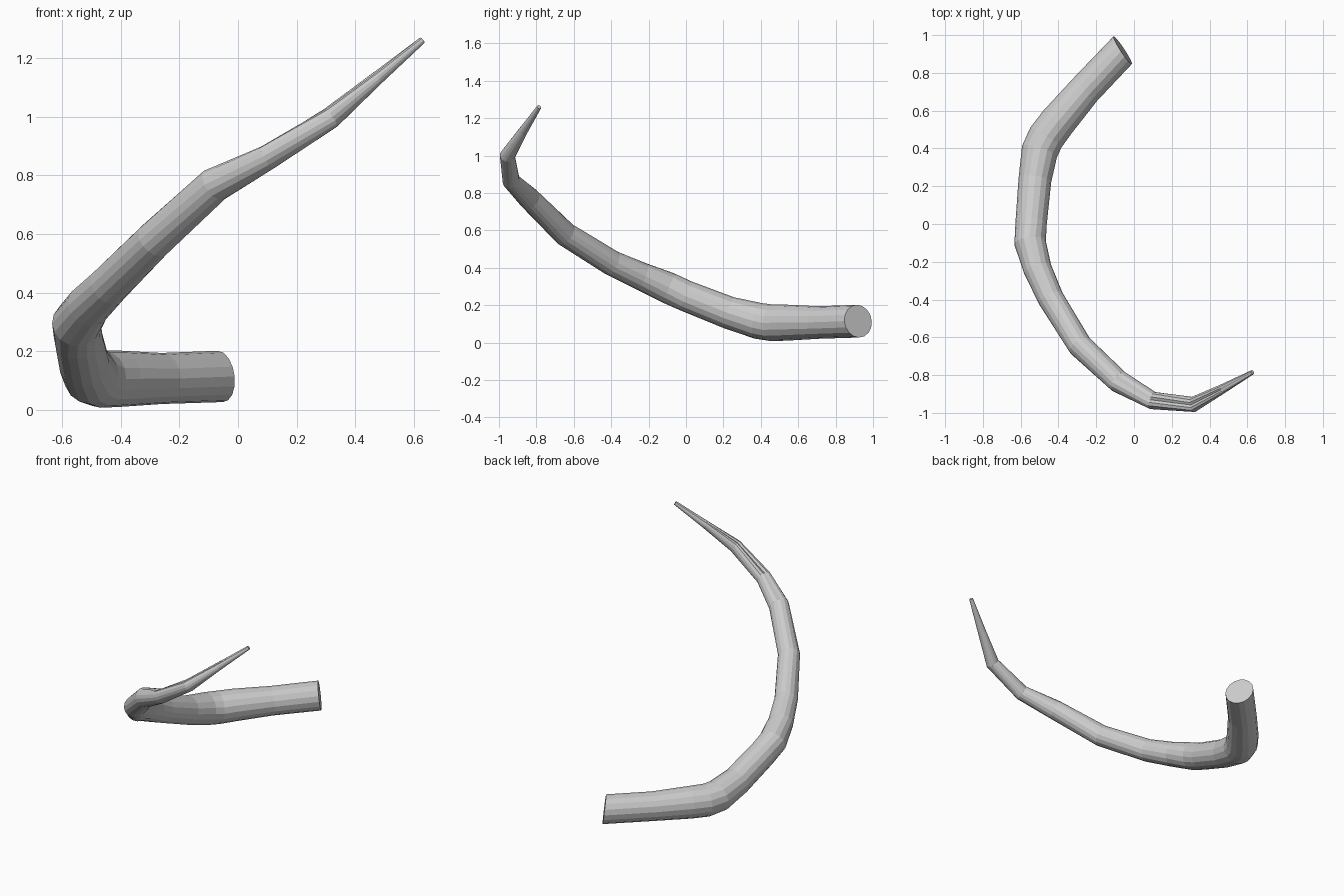
import bpy, bmesh, math
from mathutils import Vector

cube = bpy.data.objects.get("Cube")
if cube:
    bpy.data.objects.remove(cube)

SIDES = 16
UP = Vector((0, 0, 1))

# Centre line with radius, from the thick cut end to the thin tip
PATH = [
    (-0.06, 0.92, 0.115, 0.088),
    (-0.26, 0.71, 0.108, 0.087),
    (-0.405, 0.54, 0.107, 0.096),
    (-0.465, 0.46, 0.106, 0.098),
    (-0.50, 0.385, 0.117, 0.097),
    (-0.525, 0.23, 0.16, 0.087),
    (-0.545, 0.0, 0.25, 0.083),
    (-0.55, -0.10, 0.295, 0.084),
    (-0.51, -0.24, 0.355, 0.075),
    (-0.44, -0.395, 0.425, 0.069),
    (-0.285, -0.645, 0.58, 0.065),
    (-0.08, -0.835, 0.768, 0.06),
    (0.10, -0.935, 0.865, 0.047),
    (0.315, -0.955, 1.0, 0.041),
    (0.47, -0.872, 1.13, 0.025),
    (0.627, -0.785, 1.26, 0.012),
]
GROOVE_START = 12      # ring where the shallow top groove begins
CUT_NORMAL = Vector((-0.83, -0.55, -0.12)).normalized()

centres = [Vector(p[:3]) for p in PATH]
bm = bmesh.new()
rings = []
for i, (centre, data) in enumerate(zip(centres, PATH)):
    before = centres[max(i - 1, 0)]
    after = centres[min(i + 1, len(PATH) - 1)]
    # Average the neighbouring directions so each ring is mitred
    tangent = ((centre - before).normalized() + (after - centre).normalized()).normalized()
    if i == 0:
        tangent = CUT_NORMAL
    side = tangent.cross(UP).normalized()
    top = side.cross(tangent)
    ring = []
    for k in range(SIDES):
        a = math.tau * k / SIDES
        r = data[3]
        if GROOVE_START <= i < len(PATH) - 1:
            r *= 1 - 0.35 * max(0, math.sin(a)) ** 12
        ring.append(bm.verts.new(centre + (side * math.cos(a) + top * math.sin(a)) * r))
    rings.append(ring)

# Skin the rings and close both ends
for lower, upper in zip(rings, rings[1:]):
    for k in range(SIDES):
        n = (k + 1) % SIDES
        bm.faces.new((lower[k], lower[n], upper[n], upper[k]))
bm.faces.new(rings[0])
bm.faces.new(rings[-1])
bmesh.ops.recalc_face_normals(bm, faces=bm.faces)

mesh = bpy.data.meshes.new("curved_tapered_stem")
bm.to_mesh(mesh)
bm.free()
stem = bpy.data.objects.new("curved_tapered_stem", mesh)
bpy.context.collection.objects.link(stem)

# Plain grey surface
grey = bpy.data.materials.new("light_grey")
grey.use_nodes = True
colour = (0.6, 0.6, 0.6, 1)
grey.diffuse_color = colour
grey.node_tree.nodes["Principled BSDF"].inputs["Base Color"].default_value = colour
mesh.materials.append(grey)
